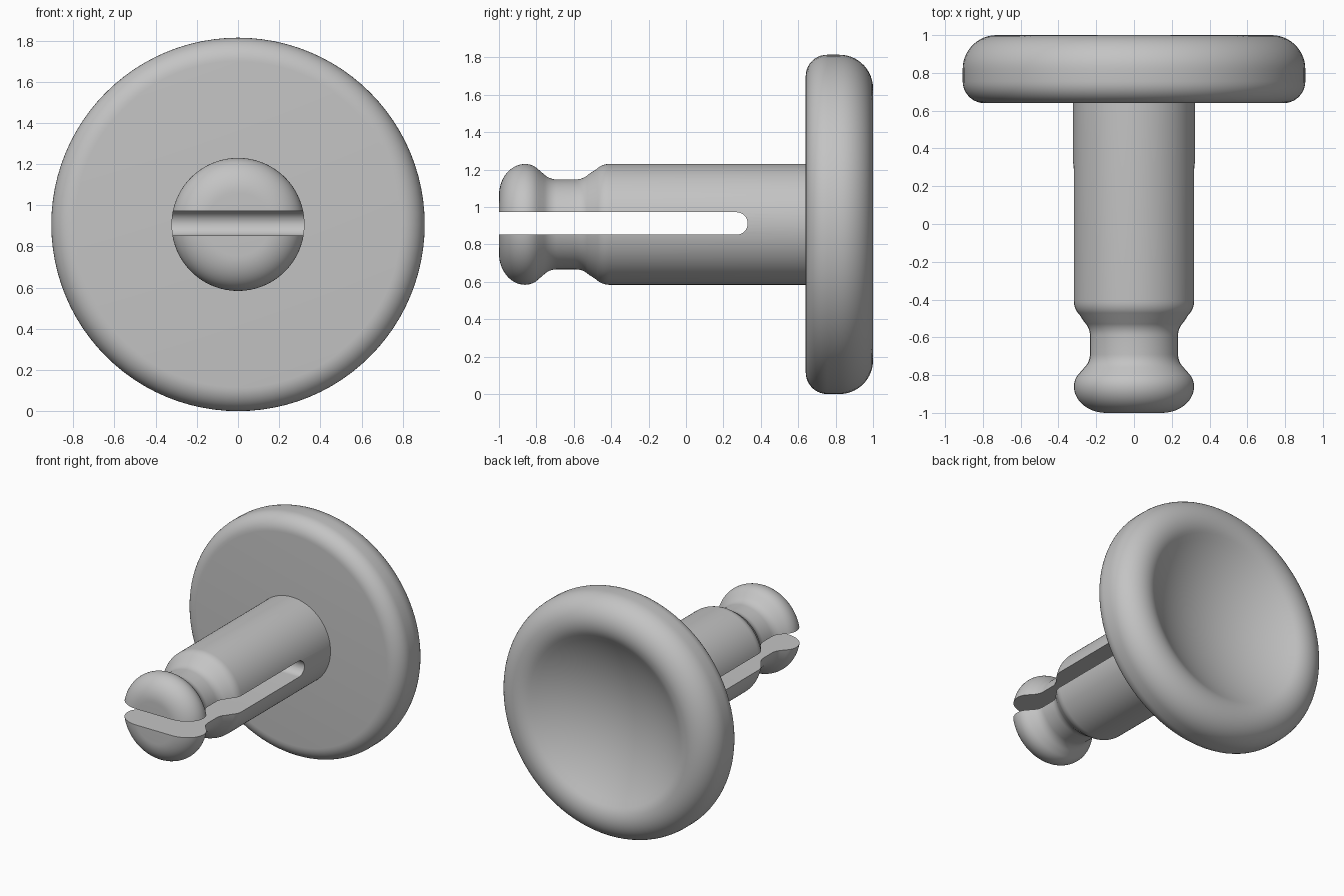
import bpy, bmesh
from math import sin, cos, radians
from mathutils import Matrix, Vector

cube = bpy.data.objects.get("Cube")
if cube:
    bpy.data.objects.remove(cube, do_unlink=True)

AXIS = 0.907      # height of the centre line
SEGMENTS = 96

grey = bpy.data.materials.new("plain grey")
grey.use_nodes = True
colour = (0.55, 0.55, 0.55, 1)
grey.diffuse_color = colour
grey.node_tree.nodes["Principled BSDF"].inputs["Base Color"].default_value = colour


def arc(r, y, size_r, size_y, start, end, steps=10):
    """Points of an elliptical arc in the (radius, y) plane."""
    angles = [radians(start + (end - start) * i / steps) for i in range(steps + 1)]
    return [(r + size_r * cos(a), y + size_y * sin(a)) for a in angles]


def add_object(name, bm):
    bmesh.ops.recalc_face_normals(bm, faces=bm.faces)
    mesh = bpy.data.meshes.new(name)
    bm.to_mesh(mesh)
    bm.free()
    mesh.materials.append(grey)
    obj = bpy.data.objects.new(name, mesh)
    bpy.context.collection.objects.link(obj)
    return obj


def lathe(name, profile):
    """Spin a closed (radius, y) profile around the centre line."""
    bm = bmesh.new()
    verts = [bm.verts.new((r, y, AXIS)) for r, y in profile]
    edges = [bm.edges.new(pair) for pair in zip(verts, verts[1:])]
    bmesh.ops.spin(bm, geom=verts + edges, cent=(0, 0, AXIS), axis=(0, 1, 0),
                   angle=radians(360), steps=SEGMENTS, use_merge=True)
    bmesh.ops.remove_doubles(bm, verts=bm.verts, dist=0.0002)
    return add_object(name, bm)


def smooth(obj):
    bpy.ops.object.select_all(action='DESELECT')
    obj.select_set(True)
    bpy.context.view_layer.objects.active = obj
    bpy.ops.object.shade_smooth_by_angle(angle=radians(35))


# Round head: flat front, rounded rim, dished back
lip = 33
rim = arc(0.727, 0.82, 0.18, 0.18, 0, 90 + lip, 18)
edge_r, edge_y = rim[-1]
bowl_radius = edge_r / sin(radians(lip))
bowl_y = edge_y + bowl_radius * cos(radians(lip))
bowl = arc(0, bowl_y, bowl_radius, bowl_radius, -90 + lip, -90, 14)
head = lathe("head", [(0, 0.64)] + arc(0.792, 0.755, 0.115, 0.115, -90, 0)
             + rim + bowl[1:])

# Shaft with a rounded tip and a waisted neck
shaft = lathe("split_shaft",
              [(0, -1)]
              + arc(0.155, -0.86, 0.168, 0.14, -90, 0, 14)
              + arc(0.223, -0.86, 0.1, 0.1, 0, 45, 6)[1:]
              + arc(0.34, -0.69, 0.1, 0.1, 225, 180, 6)
              + arc(0.34, -0.59, 0.1, 0.1, 180, 135, 6)
              + arc(0.223, -0.41, 0.1, 0.1, -45, 0, 6)
              + [(0.323, 0.68), (0, 0.68)])

# Round-ended slot across the shaft
bm = bmesh.new()
outline = [(0.06, -1.2)] + arc(0, 0.27, 0.06, 0.06, 0, 180, 16) + [(-0.06, -1.2)]
face = bm.faces.new([bm.verts.new((-0.5, y, AXIS + 0.005 + z)) for z, y in outline])
extruded = bmesh.ops.extrude_face_region(bm, geom=[face])["geom"]
bmesh.ops.translate(bm, vec=(1, 0, 0),
                    verts=[v for v in extruded if isinstance(v, bmesh.types.BMVert)])
cutter = add_object("slot_cutter", bm)
cutter.hide_render = True
cut = shaft.modifiers.new("slot", 'BOOLEAN')
cut.operation = 'DIFFERENCE'
cut.solver = 'EXACT'
cut.object = cutter
bpy.context.view_layer.objects.active = shaft
bpy.ops.object.modifier_apply(modifier=cut.name)
bpy.data.objects.remove(cutter, do_unlink=True)

for part in (head, shaft):
    smooth(part)
